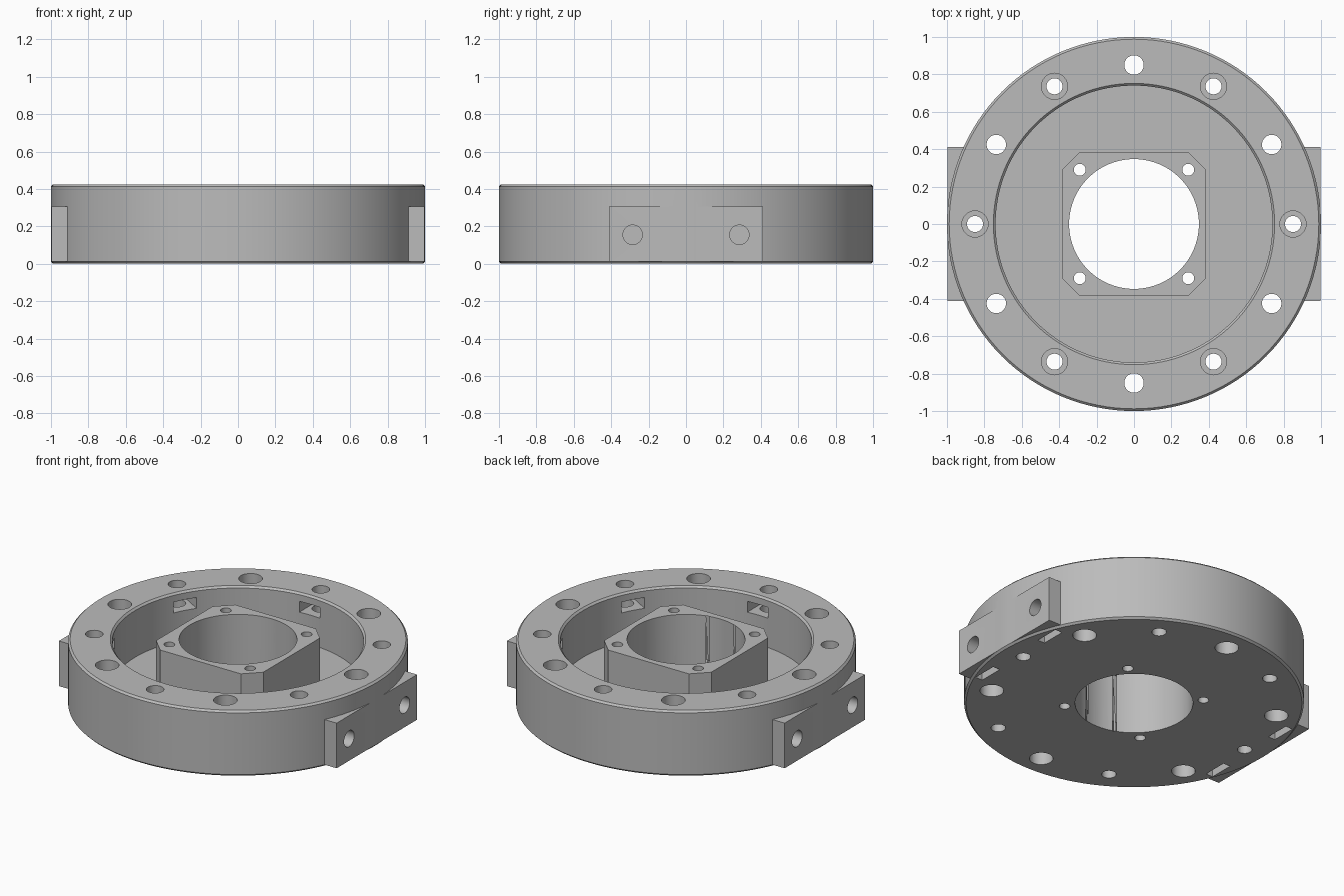
import bpy, bmesh, math
from mathutils import Matrix, Vector

if "Cube" in bpy.data.objects:
    bpy.data.objects.remove(bpy.data.objects["Cube"], do_unlink=True)

TOP = 0.425
EDGE = 0.012
FLOOR = 0.11
BOLT_CIRCLE = 0.85

grey = bpy.data.materials.new("plain grey")
grey.use_nodes = True
colour = (0.5, 0.5, 0.5, 1)
grey.diffuse_color = colour
grey.node_tree.nodes["Principled BSDF"].inputs["Base Color"].default_value = colour


def to_object(name, bm):
    bmesh.ops.recalc_face_normals(bm, faces=bm.faces)
    mesh = bpy.data.meshes.new(name)
    bm.to_mesh(mesh)
    bm.free()
    mesh.materials.append(grey)
    ob = bpy.data.objects.new(name, mesh)
    bpy.context.collection.objects.link(ob)
    return ob


def lathe(name, profile, steps=128):
    bm = bmesh.new()
    verts = [bm.verts.new((r, 0, z)) for r, z in profile]
    edges = [bm.edges.new(pair) for pair in zip(verts, verts[1:])]
    bmesh.ops.spin(bm, geom=verts + edges, cent=(0, 0, 0), axis=(0, 0, 1),
                   angle=math.tau, steps=steps, use_merge=True)
    bmesh.ops.remove_doubles(bm, verts=bm.verts, dist=1e-4)
    return to_object(name, bm)


def box(name, low, high, turn=0):
    low, high = Vector(low), Vector(high)
    bm = bmesh.new()
    bmesh.ops.create_cube(bm, size=1, matrix=Matrix.Rotation(turn, 4, "Z")
                          @ Matrix.Translation((low + high) / 2)
                          @ Matrix.Diagonal((*(high - low), 1)))
    return to_object(name, bm)


def rod(name, start, end, radius, segments=32):
    start, end = Vector(start), Vector(end)
    along = end - start
    bm = bmesh.new()
    bmesh.ops.create_cone(bm, cap_ends=True, segments=segments, radius1=radius,
                          radius2=radius, depth=along.length,
                          matrix=Matrix.Translation((start + end) / 2)
                          @ along.to_track_quat("Z", "Y").to_matrix().to_4x4())
    return to_object(name, bm)


def combine(target, tool, operation):
    mod = target.modifiers.new("combine", "BOOLEAN")
    mod.object, mod.operation, mod.solver = tool, operation, "EXACT"
    bpy.context.view_layer.objects.active = target
    bpy.ops.object.modifier_apply(modifier=mod.name)
    bpy.data.objects.remove(tool, do_unlink=True)


def cut(tool):
    combine(housing, tool, "DIFFERENCE")


# Round tray with chamfered rims
housing = lathe("ring_housing", [
    (0, 0), (1 - EDGE, 0), (1, EDGE), (1, TOP - EDGE), (1 - EDGE, TOP),
    (0.74 + EDGE, TOP), (0.74, TOP - EDGE), (0.74, FLOOR), (0, FLOOR)])

# Central square boss with clipped corners
bm = bmesh.new()
outline = []
for quarter in range(4):
    spin = Matrix.Rotation(quarter * math.pi / 2, 3, "Z")
    outline += [spin @ Vector(p) for p in ((0.385, 0.29, 0.05), (0.29, 0.385, 0.05))]
base = bm.faces.new([bm.verts.new(p) for p in outline])
raised = bmesh.ops.extrude_face_region(bm, geom=[base], use_keep_orig=True)["geom"]
bmesh.ops.translate(bm, vec=(0, 0, TOP - 0.05),
                    verts=[g for g in raised if isinstance(g, bmesh.types.BMVert)])
combine(housing, to_object("boss", bm), "UNION")

# Flat mounting blocks on both sides
for side in (-1, 1):
    xs = sorted((side * 0.76, side * 0.998))
    combine(housing, box("side_block", (xs[0], -0.413, EDGE), (xs[1], 0.413, 0.305)), "UNION")

# Central bore and boss screw holes
cut(rod("bore", (0, 0, -0.2), (0, 0, 0.6), 0.347, 96))
for x in (-0.29, 0.29):
    for y in (-0.29, 0.29):
        cut(rod("boss_hole", (x, y, -0.2), (x, y, 0.6), 0.032))

# Twelve rim holes: recessed from above and from below in turn
for i in range(12):
    angle = i * math.pi / 6
    x, y = BOLT_CIRCLE * math.cos(angle), BOLT_CIRCLE * math.sin(angle)
    upper = i % 2 == 0
    cut(rod("rim_hole", (x, y, -0.2), (x, y, 0.6), 0.043 if upper else 0.052))
    if upper:
        cut(rod("recess", (x, y, TOP - 0.11), (x, y, 0.6), 0.07))
    else:
        cut(rod("recess", (x, y, -0.2), (x, y, 0.11), 0.07))
        cut(box("inner_nut_slot", (0.7, -0.075, 0.3), (0.925, 0.075, 0.37), angle))

# Side screw holes with nut slots open at the underside
for side in (-1, 1):
    for y in (-0.285, 0.285):
        cut(rod("side_hole", (side * 0.8, y, 0.155), (side * 1.2, y, 0.155), 0.052))
        xs = sorted((side * 0.86, side * 0.91))
        cut(box("nut_slot", (xs[0], y - 0.08, -0.2), (xs[1], y + 0.08, 0.235)))

# Smooth round walls, crisp edges
bpy.ops.object.select_all(action="DESELECT")
housing.select_set(True)
bpy.context.view_layer.objects.active = housing
bpy.ops.object.shade_smooth_by_angle(angle=math.radians(30))
